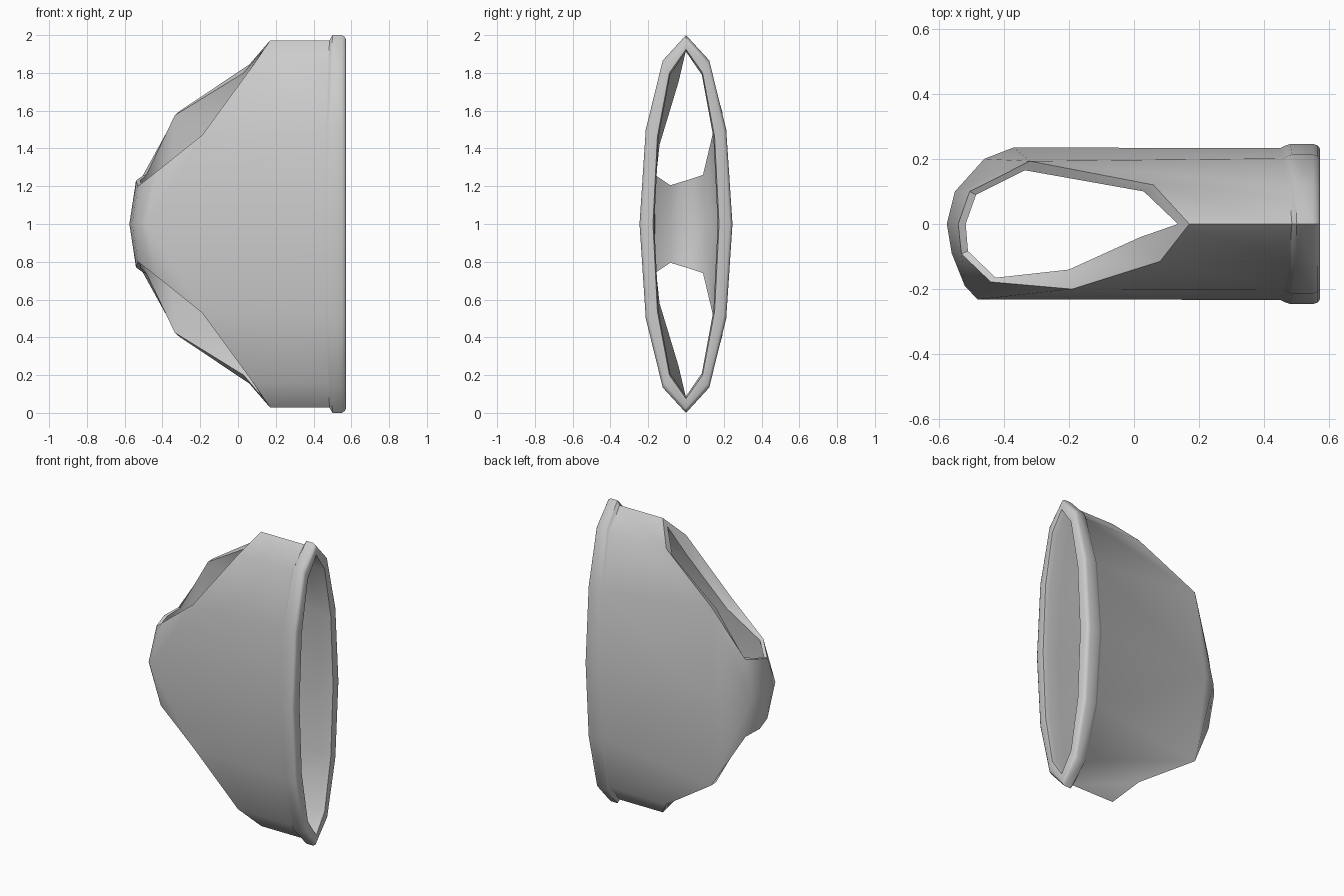
import bpy, bmesh
from math import sin, cos, radians

if "Cube" in bpy.data.objects:
    bpy.data.objects.remove(bpy.data.objects["Cube"])

# Upper half of the shell, heights measured from mid height; mirrored below.
# Cut edge from the back wall over the top to the front wall: outer and inner
cut_out = [(-.37, .235, 0), (-.32, .193, .59), (.06, .12, .845), (.17, 0, .972),
           (.08, -.115, .84), (-.19, -.2, .47), (-.48, -.232, 0)]
cut_in = [(-.35, .185, 0), (-.335, .165, .575), (.03, .10, .80), (.135, 0, .925),
          (.02, -.04, .75), (-.20, -.14, .42), (-.46, -.185, 0)]
# Nose band: mid line and upper edge, outer and inner
mid_out = [(-.46, .2, 0), (-.55, .1, 0), (-.575, 0, 0), (-.56, -.09, 0), (-.52, -.19, 0)]
mid_in = [(-.435, .165, 0), (-.52, .09, 0), (-.545, 0, 0), (-.53, -.085, 0), (-.495, -.165, 0)]
top_out = [(-.505, .1, .255), (-.54, 0, .23), (-.53, -.092, .2), (-.44, -.178, .27)]
top_in = [(-.485, .09, .26), (-.517, 0, .23), (-.51, -.083, .205), (-.425, -.165, .26)]

# Rim and tube sections: x, half width, half height, x shift at the tips
sections = [(.45, .233, .972, .035), (.465, .241, .988, .028), (.48, .246, 1.0, .02),
            (.55, .246, 1.0, 0), (.565, .241, .99, 0), (.572, .23, .975, 0),
            (.572, .175, .925, 0), (.54, .168, .912, 0), (.45, .178, .92, 0)]


def build_shell():
    bm = bmesh.new()

    def row(points):
        return [bm.verts.new(p) for p in points]

    def bridge(a, b):
        for i in range(len(a) - 1):
            bm.faces.new((a[i], a[i + 1], b[i + 1], b[i]))

    # Tube and rim
    rings = []
    for x, w, h, shift in sections:
        ring = []
        for k in range(7):
            a = radians(30 * k)
            z = 0 if k in (0, 6) else h * sin(a)
            ring.append((x + shift * sin(a) ** 2, w * cos(a), z))
        rings.append(row(ring))
    outer, inner = row(cut_out), row(cut_in)
    strips = [outer] + rings + [inner]
    for a, b in zip(strips, strips[1:]):
        bridge(a, b)

    # Nose band skins
    def band(cut, mid, top):
        m, t = row(mid), row(top)
        bm.faces.new((cut[0], cut[1], m[0]))
        edge = [cut[1]] + t + [cut[5]]
        bridge(edge, m + [cut[6]])
        return edge

    edge_out = band(outer, mid_out, top_out)
    edge_in = band(inner, mid_in, top_in)

    # Thickness of the upper opening
    bridge(edge_out, edge_in)
    bridge(outer[1:6], inner[1:6])
    bmesh.ops.recalc_face_normals(bm, faces=bm.faces)

    # Lower half
    half = bm.verts[:] + bm.edges[:] + bm.faces[:]
    bmesh.ops.mirror(bm, geom=half, axis='Z', merge_dist=0.0005)
    bmesh.ops.remove_doubles(bm, verts=bm.verts, dist=0.0005)
    bmesh.ops.recalc_face_normals(bm, faces=bm.faces)

    mesh = bpy.data.meshes.new("oval_shell")
    bm.to_mesh(mesh)
    bm.free()
    obj = bpy.data.objects.new("oval_shell", mesh)
    obj.location.z = 1
    bpy.context.collection.objects.link(obj)
    return obj


shell = build_shell()
bpy.context.view_layer.objects.active = shell
shell.select_set(True)
bpy.ops.object.shade_smooth_by_angle(angle=radians(40))
